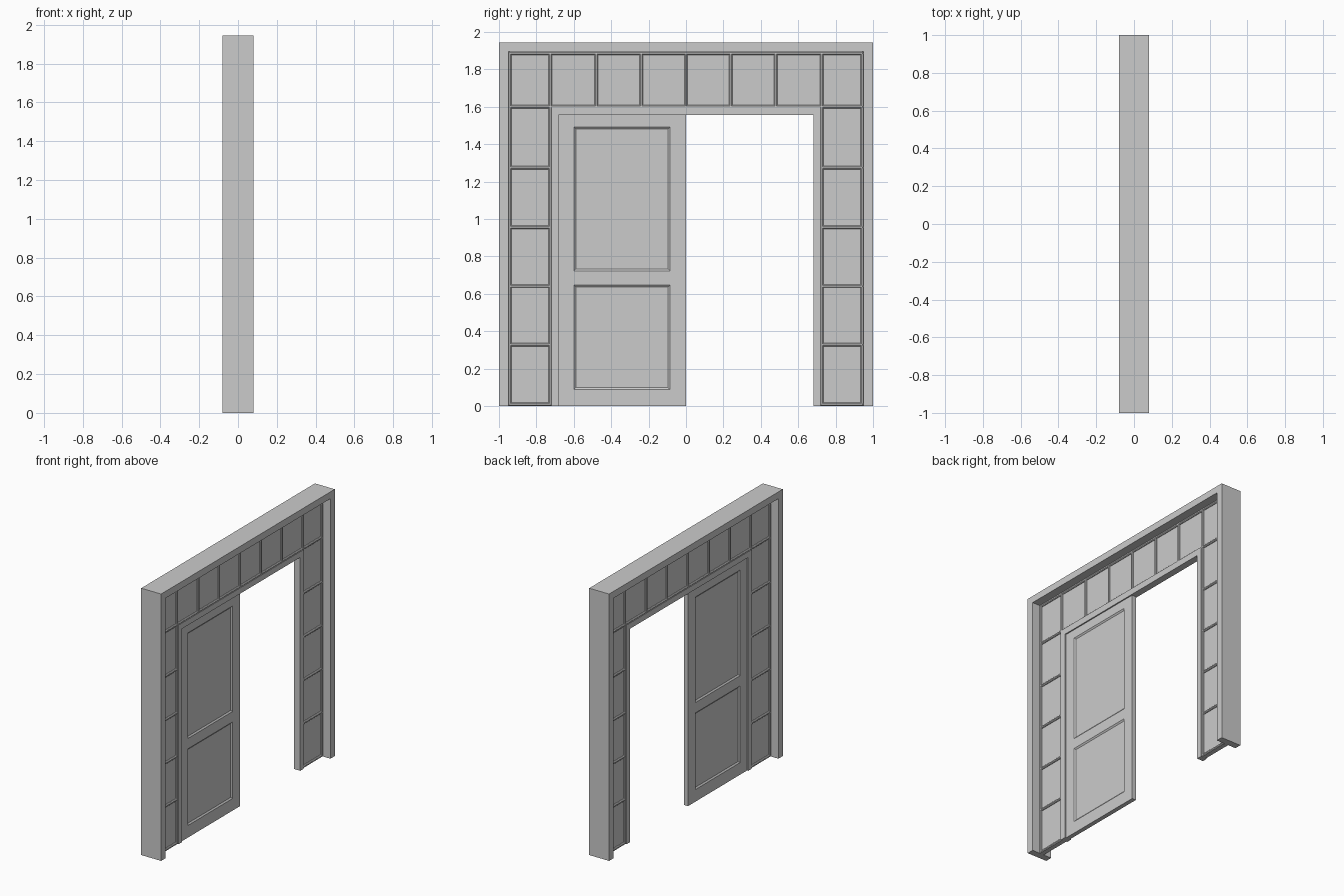
import bpy, bmesh
from mathutils import Vector

if "Cube" in bpy.data.objects:
    bpy.data.objects.remove(bpy.data.objects["Cube"])


def finish(name, bm):
    bmesh.ops.recalc_face_normals(bm, faces=bm.faces)
    me = bpy.data.meshes.new(name)
    bm.to_mesh(me)
    bm.free()
    ob = bpy.data.objects.new(name, me)
    bpy.context.collection.objects.link(ob)
    return ob


def box_into(bm, lo, hi):
    lo, hi = Vector(lo), Vector(hi)
    vs = bmesh.ops.create_cube(bm, size=1)["verts"]
    for v in vs:
        v.co = Vector(((lo[i] + hi[i]) / 2 + v.co[i] * (hi[i] - lo[i]) for i in range(3)))


def arch(name, yo, zo, yi, zi, d):
    """Upside-down U in the yz plane, extruded to +-d along x."""
    bm = bmesh.new()
    pts = [(-yo, 0), (-yo, zo), (yo, zo), (yo, 0), (yi, 0), (yi, zi), (-yi, zi), (-yi, 0)]
    f = bm.faces.new([bm.verts.new((-d, y, z)) for y, z in pts])
    ext = bmesh.ops.extrude_face_region(bm, geom=[f])["geom"]
    bmesh.ops.translate(bm, vec=(2 * d, 0, 0),
                        verts=[g for g in ext if isinstance(g, bmesh.types.BMVert)])
    return finish(name, bm)


# Deep outer frame, door jamb and thin glazing sheet
arch("outer_frame", 1.0, 1.945, 0.95, 1.895, 0.08)
arch("door_jamb", 0.72, 1.597, 0.681, 1.555, 0.025)
arch("glass_sheet", 0.952, 1.897, 0.715, 1.59, 0.012)

# Glazing bars
W, D = 0.009, 0.022
bm = bmesh.new()


def upright(y, z0, z1):
    box_into(bm, (-D, y - W, z0), (D, y + W, z1))


def rail(z, y0, y1):
    box_into(bm, (-D, y0, z - W), (D, y1, z + W))


for s in (-1, 1):
    upright(s * 0.942, 0, 1.895)
    upright(s * 0.726, 0, 1.895)
    for z in (0.009, 0.327, 0.642, 0.957, 1.275):
        a, b = sorted((s * 0.72, s * 0.95))
        rail(z, a, b)
for i in range(-2, 3):
    upright(i * 0.24, 1.6, 1.89)
for z in (1.6, 1.887):
    rail(z, -0.95, 0.95)
bars = finish("glazing_bars", bm)
bev = bars.modifiers.new("bevel", "BEVEL")
bev.width, bev.segments = 0.005, 1

# Door leaf with two recessed panels on each face
bm = bmesh.new()
box_into(bm, (-0.016, -0.681, 0), (0.016, 0, 1.555))
cuts = [((0, y, 0), (0, 1, 0)) for y in (-0.6, -0.085)]
cuts += [((0, 0, z), (0, 0, 1)) for z in (0.088, 0.647, 0.722, 1.492)]
for co, no in cuts:
    bmesh.ops.bisect_plane(bm, geom=bm.verts[:] + bm.edges[:] + bm.faces[:],
                           plane_co=co, plane_no=no)
bm.normal_update()
panels = []
for f in bm.faces:
    c = f.calc_center_median()
    if abs(f.normal.x) > 0.9 and -0.6 < c.y < -0.085 and (
            0.088 < c.z < 0.647 or 0.722 < c.z < 1.492):
        panels.append(f)
bmesh.ops.inset_individual(bm, faces=panels, thickness=0.015, depth=-0.008)
finish("door_leaf", bm)
